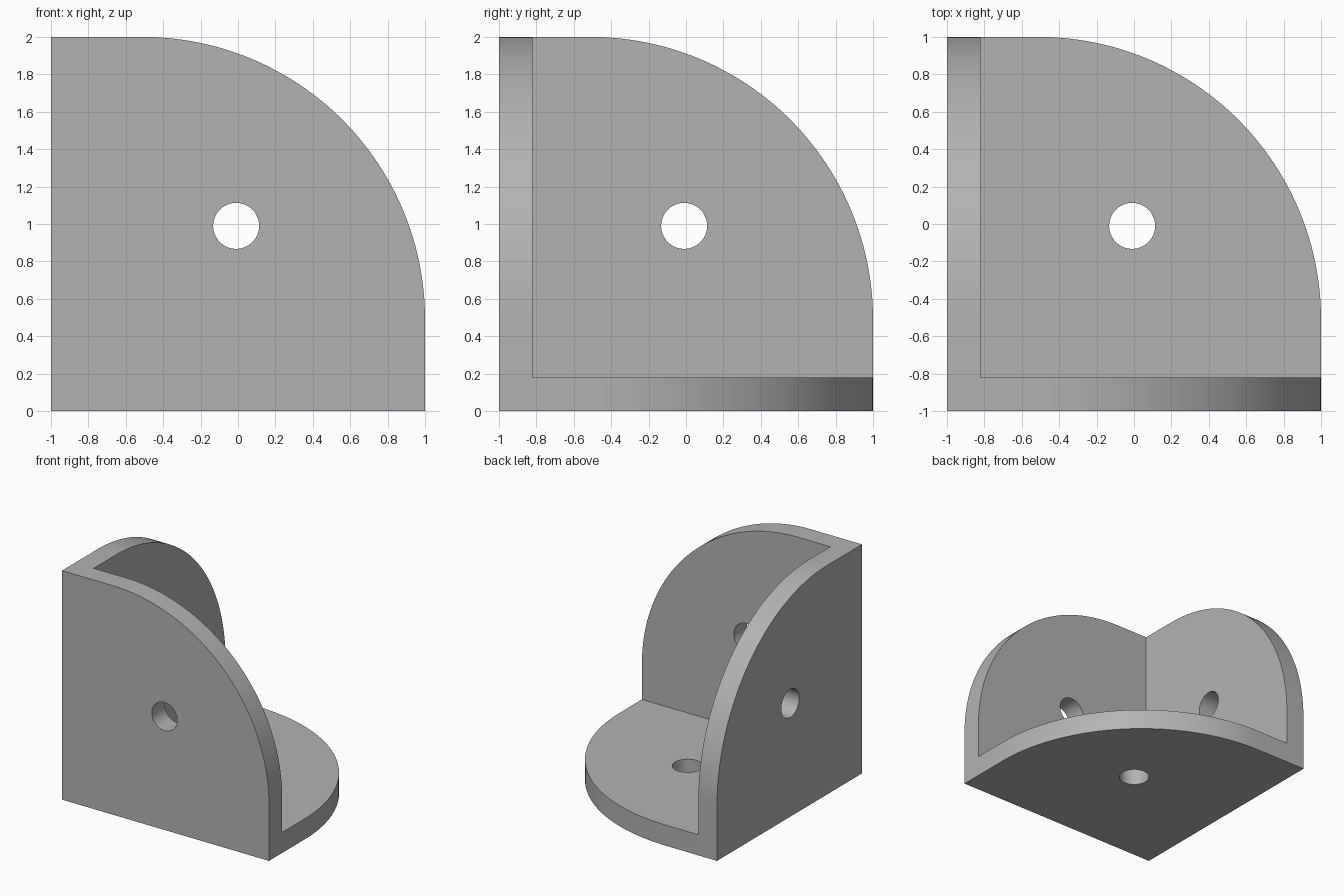
import bpy
import bmesh
from math import cos, sin, pi

cube = bpy.data.objects.get("Cube")
if cube:
    bpy.data.objects.remove(cube, do_unlink=True)

THICK = 0.18          # plate thickness
ARC = 1.51            # radius of the rounded corner
HOLE = 0.99           # hole position along both plate edges
HOLE_R = 0.123

grey = bpy.data.materials.new("plain grey")
grey.use_nodes = True
colour = (0.45, 0.45, 0.45, 1)
grey.diffuse_color = colour
grey.node_tree.nodes["Principled BSDF"].inputs["Base Color"].default_value = colour


def arc(cx, cy, r, start, end, n):
    return [(cx + r * cos(start + (end - start) * i / n),
             cy + r * sin(start + (end - start) * i / n)) for i in range(n + 1)]


def prism(name, profile, low, high, turn):
    """Extrude a flat profile, then cycle its axes to face x, y or z."""
    def place(u, v, w):
        p = (u, v, w)
        p = p[turn:] + p[:turn]
        return (p[0] - 1, p[1] - 1, p[2])

    bm = bmesh.new()
    rings = [[bm.verts.new(place(u, v, w)) for u, v in profile] for w in (low, high)]
    bm.faces.new(rings[0][::-1])
    bm.faces.new(rings[1])
    n = len(profile)
    for i in range(n):
        j = (i + 1) % n
        bm.faces.new((rings[0][i], rings[0][j], rings[1][j], rings[1][i]))
    bmesh.ops.recalc_face_normals(bm, faces=bm.faces)
    mesh = bpy.data.meshes.new(name)
    bm.to_mesh(mesh)
    bm.free()
    mesh.materials.append(grey)
    obj = bpy.data.objects.new(name, mesh)
    bpy.context.collection.objects.link(obj)
    return obj


def combine(target, other, operation):
    other.hide_render = True
    mod = target.modifiers.new(operation.lower(), 'BOOLEAN')
    mod.operation = operation
    mod.solver = 'EXACT'
    mod.object = other
    bpy.ops.object.select_all(action='DESELECT')
    target.select_set(True)
    bpy.context.view_layer.objects.active = target
    bpy.ops.object.modifier_apply(modifier=mod.name)
    bpy.data.objects.remove(other, do_unlink=True)


# Three equal plates meeting at one square corner
plate_profile = [(0, 0), (2, 0)] + arc(2 - ARC, 2 - ARC, ARC, 0, pi / 2, 48) + [(0, 2)]
bracket = prism("corner_bracket", plate_profile, 0, THICK, 0)
for turn in (1, 2):
    combine(bracket, prism("side_plate", plate_profile, 0, THICK, turn), 'UNION')

# One screw hole through each plate
hole_profile = arc(HOLE, HOLE, HOLE_R, 0, 2 * pi, 48)[:-1]
for turn in range(3):
    combine(bracket, prism("hole_cutter", hole_profile, -0.1, THICK + 0.1, turn), 'DIFFERENCE')

bpy.ops.object.shade_smooth_by_angle(angle=pi / 6)
